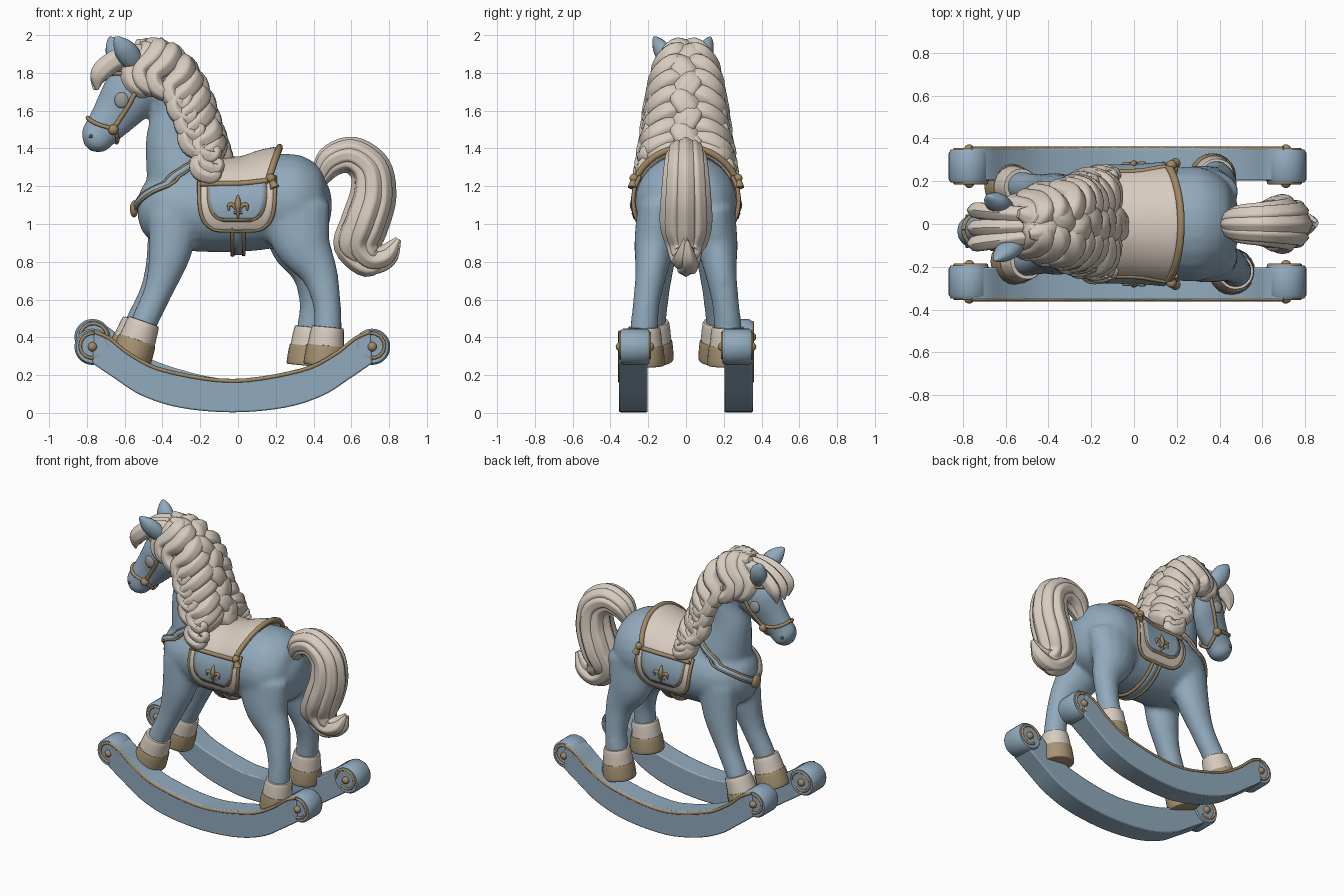
import bpy, bmesh, math, random
from mathutils import Vector
from mathutils.bvhtree import BVHTree

random.seed(4)
if "Cube" in bpy.data.objects:
    bpy.data.objects.remove(bpy.data.objects["Cube"])


def material(name, rgb):
    m = bpy.data.materials.new(name)
    m.use_nodes = True
    m.diffuse_color = (*rgb, 1)
    bsdf = m.node_tree.nodes["Principled BSDF"]
    bsdf.inputs["Base Color"].default_value = (*rgb, 1)
    bsdf.inputs["Roughness"].default_value = 0.7
    return m


BLUE = material("powder blue", (0.285, 0.405, 0.51))
CREAM = material("cream", (0.68, 0.6, 0.52))
GOLD = material("antique gold", (0.36, 0.25, 0.13))
TAN = material("hoof tan", (0.38, 0.29, 0.17))
GREY = material("eye grey", (0.33, 0.33, 0.32))
DARK = material("dark slate", (0.08, 0.11, 0.14))


def smooth(points, steps=5):
    """Catmull-Rom interpolation of points of any dimension."""
    p = [points[0]] + list(points) + [points[-1]]
    out = []
    for a, b, c, d in zip(p, p[1:], p[2:], p[3:]):
        for i in range(steps):
            t = i / steps
            out.append([(2 * y + (z - x) * t + (2 * x - 5 * y + 4 * z - w) * t * t
                         + (3 * y - x - 3 * z + w) * t ** 3) / 2 for x, y, z, w in zip(a, b, c, d)])
    return out + [list(points[-1])]


def loft(bm, path, sides=14, steps=5, ridge=0):
    """Sweep an ellipse along (x, y, z, radius in plane, radius sideways)."""
    pts = smooth(path, steps)
    pos = [Vector(p[:3]) for p in pts]
    side, last = Vector((0, 1, 0)), None
    for i, p in enumerate(pts):
        t = (pos[min(i + 1, len(pos) - 1)] - pos[max(i - 1, 0)]).normalized()
        new = side - t * side.dot(t)
        if new.length < 0.2:
            new = Vector((1, 0, 0)) - t * t.x
        side = new.normalized()
        up, ring = t.cross(side), []
        for k in range(sides):
            a = math.tau * k / sides
            f = 1 + ridge * math.cos(a * 6)
            ring.append(bm.verts.new(pos[i] + (up * p[3] * math.cos(a) + side * p[4] * math.sin(a)) * f))
        if last:
            for k in range(sides):
                bm.faces.new((last[k - 1], last[k], ring[k], ring[k - 1]))
        else:
            bm.faces.new(ring[::-1])
        last = ring
    bm.faces.new(last)


def finish(bm, name, mat, angle=50):
    bmesh.ops.recalc_face_normals(bm, faces=bm.faces)
    me = bpy.data.meshes.new(name)
    bm.to_mesh(me)
    bm.free()
    me.materials.append(mat)
    me.shade_smooth()
    me.set_sharp_from_angle(angle=math.radians(angle))
    ob = bpy.data.objects.new(name, me)
    bpy.context.collection.objects.link(ob)
    return ob


def tubes(name, mat, paths, **kw):
    bm = bmesh.new()
    for p in paths:
        loft(bm, p, **kw)
    return finish(bm, name, mat)


def ball(name, loc, r, mat, scale=(1, 1, 1)):
    bm = bmesh.new()
    bmesh.ops.create_uvsphere(bm, u_segments=16, v_segments=10, radius=r)
    ob = finish(bm, name, mat)
    ob.location, ob.scale = loc, scale


# Legs: right-hand paths, mirrored with a small stride offset
FRONT = [(-.34, -.13, 1.05, .14, .1), (-.36, -.145, .85, .115, .095), (-.42, -.16, .65, .078, .075),
         (-.5, -.175, .47, .072, .07), (-.525, -.18, .36, .07, .07)]
REAR = [(.3, -.15, 1.08, .19, .11), (.34, -.165, .9, .155, .11), (.43, -.185, .74, .1, .085),
        (.47, -.21, .58, .075, .072), (.475, -.222, .44, .075, .075), (.47, -.225, .36, .07, .07)]
LEGS = [("front_right", FRONT, 1, 0), ("front_left", FRONT, -1, -.03),
        ("rear_right", REAR, 1, 0), ("rear_left", REAR, -1, -.09)]


def stride(path, s, dx):
    """Mirror a leg path and swing its lower end by dx."""
    return [(x + dx * min(1, (1.05 - z) / .6), y * s, z, a, b) for x, y, z, a, b in path]


# Horse: barrel, neck, head and legs fused into one skin
bm = bmesh.new()
loft(bm, [(-.53, 0, 1.08, .05, .05), (-.5, 0, 1.08, .13, .12), (-.42, 0, 1.08, .19, .2), (-.3, 0, 1.08, .22, .235),
          (-.12, 0, 1.085, .235, .245), (.05, 0, 1.09, .235, .25), (.2, 0, 1.12, .25, .265), (.32, 0, 1.11, .25, .265),
          (.43, 0, 1.1, .19, .2), (.48, 0, 1.1, .1, .1), (.495, 0, 1.1, .04, .04)], sides=24)
loft(bm, [(-.26, 0, 1.1, .21, .2), (-.31, 0, 1.3, .18, .165), (-.345, 0, 1.45, .145, .13),
          (-.345, 0, 1.62, .11, .11), (-.4, 0, 1.76, .11, .1), (-.46, 0, 1.84, .08, .08)], sides=20)
loft(bm, [(-.46, 0, 1.85, .05, .05), (-.5, 0, 1.8, .115, .095), (-.57, 0, 1.69, .15, .115),
          (-.66, -.015, 1.57, .12, .085), (-.725, -.03, 1.49, .097, .075), (-.765, -.035, 1.435, .082, .075),
          (-.795, -.035, 1.4, .03, .03)], sides=20)
for _, path, s, dx in LEGS:
    loft(bm, stride(path, s, dx))
ob = finish(bm, "horse_body", BLUE)
mod = ob.modifiers.new("fuse", "REMESH")
mod.mode, mod.voxel_size = "VOXEL", .016
mod = ob.modifiers.new("relax", "SMOOTH")
mod.factor, mod.iterations = .5, 8
deps = bpy.context.evaluated_depsgraph_get()
skin = bpy.data.meshes.new_from_object(ob.evaluated_get(deps))
ob.modifiers.clear()
ob.data = skin
skin.shade_smooth()
bm = bmesh.new()
bm.from_mesh(skin)
TREE = BVHTree.FromBMesh(bm)
bm.free()


def snap(p, off=0.0):
    loc, nor, _, _ = TREE.find_nearest(Vector(p))
    return loc + nor * off


def strap(points, r, off=.004):
    return [(*snap(p, off), r, r) for p in smooth(points, 6)]


def wrap(x, deg, off):
    """Point on the barrel at station x, deg degrees from the top."""
    d = Vector((0, math.sin(math.radians(deg)), math.cos(math.radians(deg))))
    c = Vector((x, 0, 1.05))
    return (TREE.ray_cast(c, d)[0] or c + d * .24) + d * off


def sheet(name, mat, f, nu, nv, thick=.02):
    """Shell over the unit square, f(u, v) -> point."""
    bm = bmesh.new()
    g = [[bm.verts.new(f(i / nu, j / nv)) for j in range(nv + 1)] for i in range(nu + 1)]
    for i in range(nu):
        for j in range(nv):
            bm.faces.new((g[i][j], g[i + 1][j], g[i + 1][j + 1], g[i][j + 1]))
    ob = finish(bm, name, mat)
    mod = ob.modifiers.new("thickness", "SOLIDIFY")
    mod.thickness, mod.offset = thick, 0


# Socks and hooves
for name, path, s, dx in LEGS:
    x, y, z, _, _ = stride(path, s, dx)[-2]
    lean = -.035 if "front" in name else -.01
    cuff = lambda t, r: (x + lean * t, y, z + .01 - .1 * t, r, r)
    tubes(name + "_sock", CREAM, [[cuff(0, .07), cuff(.03, .086), cuff(1, .098)]], sides=20)
    tubes(name + "_hoof", TAN, [[cuff(.97, .09), cuff(1, .102), cuff(1.9, .109), cuff(2, .095)]], sides=20)

# Saddle seat with trim, dished in the middle and rising to the cantle
seat = lambda x, deg, off=0: wrap(x, deg, .022 + off + .3 * max(0, abs(x) - .1) ** 2)
reach = lambda deg: .16 + .06 * max(0, math.cos(math.radians(deg * 1.6)))
sheet("saddle_seat", CREAM,
      lambda u, v: seat(-.2 + (.2 + reach(112 * v - 56)) * u, -56 + 112 * v), 14, 24, .03)
edge = [[(*seat(-.2 + .036 * i, s * 56, .01), .014, .014) for i in range(11)] for s in (1, -1)]
rear = [(*seat(reach(a), a, .01), .018, .018) for a in range(-56, 57, 8)]
tubes("saddle_trim", GOLD, edge + [rear], sides=8, steps=2)

# Saddle flaps: cream border, gold line, blue field, gold rim and ornament
for s, side in ((-1, "right"), (1, "left")):
    def flap(u, v, k, off):
        w = .2 * (1 - (v * .98) ** 4) ** .3
        return wrap(k * w * (2 * u - 1) - .005, s * (50 + 60 * v * k), off)

    for part, mat, k, off in (("border", CREAM, 1, .018), ("line", GOLD, .8, .024), ("field", BLUE, .75, .028)):
        sheet(side + "_flap_" + part, mat, lambda u, v: flap(u, v, k, off), 14, 16, .014)
    rim = [flap(0, i / 14, 1, .018) for i in range(15)]
    rim += [flap(1, 1 - i / 14, 1, .018) for i in range(15)]
    petals = [[(0, 88, .006), (0, 79, .018), (0, 69, .003)],
              [(0, 88, .005), (.025, 80, .01), (.048, 80, .01), (.048, 86, .004)],
              [(0, 88, .005), (-.025, 80, .01), (-.048, 80, .01), (-.048, 86, .004)],
              [(-.025, 88, .006), (.025, 88, .006)], [(0, 88, .01), (0, 95, .003)]]
    orn = [[(*wrap(x, s * a, .035), r, r) for x, a, r in p] for p in petals]
    tubes(side + "_flap_rim", GOLD, [[(*p, .011, .011) for p in rim]], sides=8, steps=2)
    tubes(side + "_ornament", GOLD, orn, sides=8, steps=3)
    p = seat(.175, s * 55, .02)
    ball(side + "_tassel_knot", p, .024, GOLD)
    tubes(side + "_tassel", GOLD, [[(*p, .012, .012), (p.x + .02, p.y + s * .01, p.z - .05, .025, .025)]], sides=10)

# Girth strap
sheet("girth", BLUE, lambda u, v: wrap(-.03 + .06 * u, 106 + 148 * v, .012), 2, 24, .014)
tubes("girth_edges", GOLD, [[(*wrap(x, 106 + 148 * i / 18, .016), .011, .011) for i in range(19)] for x in (-.03, .03)],
      sides=8, steps=1)

# Breast strap and medallion
half = [(-.2, .24, 1.35), (-.32, .24, 1.28), (-.42, .19, 1.21), (-.52, .09, 1.13), (-.56, 0, 1.09)]
full = half + [(x, -y, z) for x, y, z in half[-2::-1]]
tubes("breast_strap", BLUE, [strap(full, .02)], sides=8, steps=1)
tubes("breast_strap_edge", GOLD, [strap([(x, y, z + d) for x, y, z in full], .008, .012) for d in (.019, -.019)],
      sides=8, steps=1)
ball("medallion", snap((-.6, 0, 1.08), .02), .045, GOLD, (.5, 1, 1))

# Bridle, eyes, nostrils, ears
for s, side in ((-1, "right"), (1, "left")):
    low, high = (-.645, s * .13 - .02, 1.49), (-.505, s * .14, 1.77)
    tubes(side + "_bridle", GOLD, [
        strap([(-.83, -.03, 1.58), (-.76, s * .09 - .03, 1.54), low, (-.62, -.02, 1.4)], .011),
        strap([low, (-.57, s * .16, 1.63), high], .012),
        strap([high, (-.6, s * .13, 1.81), (-.72, 0, 1.8)], .012),
        strap([high, (-.44, s * .06, 1.9)], .012)], sides=8, steps=1)
    ball(side + "_bit_ring", snap(low, .006), .028, GOLD)
    ball(side + "_brow_rosette", snap(high, .012), .032, GOLD)
    ball(side + "_eye", snap((-.63, s * .2, 1.65)), .038, GREY, (1, .45, 1.1))
    ball(side + "_nostril", snap((-.8, s * .13 - .03, 1.465)), .01, DARK)
for side, b, t in (("right", (-.53, -.075, 1.83), (-.65, -.17, 1.99)), ("left", (-.6, .07, 1.83), (-.68, .13, 1.99))):
    ear = lambda k, r: (*Vector(b).lerp(Vector(t), k), r, r * .75)
    tubes(side + "_ear", BLUE, [[ear(0, .045), ear(.35, .06), ear(.65, .054), ear(.9, .026), ear(1, .005)]])

# Mane: crest mass plus rows of thick curled locks
CREST = smooth([(-.47, .08, 1.9), (-.39, .12, 1.9), (-.29, .15, 1.82), (-.22, .17, 1.7),
                (-.175, .185, 1.57), (-.135, .2, 1.45), (-.115, .21, 1.38)], 3)
tubes("mane_crest", CREAM, [[(x - .035, 0, z - .02, .085, w * .85) for x, w, z in CREST]], sides=24, ridge=.04)
locks = []
for i, (x, w, z) in enumerate(CREST[::2]):
    d = .65 if i > 6 else .95
    for s in (1, -1):
        j = random.uniform(-.02, .02)
        locks.append([(x - .03, 0, z + .035, .035, .04), (x, s * w * .45, z + .02, .062, .058),
                      (x - .02 + j, s * w * .85, z - .035 * d, .062, .056),
                      (x - .085 + j, s * w, z - .1 * d, .056, .046),
                      (x - .07 + j, s * (w + .015), z - .17 * d, .054, .044),
                      (x - .01 + j, s * (w + .02), z - .2 * d, .046, .04),
                      (x + .01 + j, s * (w + .02), z - .15 * d, .03, .03),
                      (x - .025 + j, s * (w + .025), z - .135 * d, .012, .012)])
    y = .05 * (-1) ** i
    locks.append([(x - .07, y, z + .06, .02, .02), (x + .01, y * .5, z + .02, .055, .075),
                  (x + .035, -y * .5, z - .06, .055, .075), (x + .03, -y, z - .12, .012, .012)])
tubes("mane_locks", CREAM, locks, sides=24, steps=4, ridge=.05)
fore = [[(-.44, y, 1.9, .04, .04), (-.55, y * 1.3, 1.9, .05, .04), (-.66, y * 1.6, 1.86, .052, .04),
         (-.735, y * 1.8, 1.79, .046, .036), (-.765 + abs(y) * .4, y * 1.6, 1.71, .006, .006)] for y in (-.05, -.01, .035)]
tubes("forelock", CREAM, fore, sides=24, ridge=.06)

# Tail: bundle of locks around one sweeping curve
SPINE = [(.43, 1.23, .015), (.49, 1.33, .04), (.6, 1.365, .05), (.7, 1.29, .06), (.715, 1.15, .07),
         (.67, 1.0, .075), (.635, .89, .075), (.7, .81, .045), (.79, .83, .025), (.85, .92, .01)]
tail = []
for n in range(9):
    a = n * math.tau / 8
    f = 0 if n == 8 else 1
    path = []
    for i, (x, z, k) in enumerate(SPINE[:10 - n % 3]):
        q, p = SPINE[min(i + 1, 9)], SPINE[max(i - 1, 0)]
        up = Vector((p[1] - q[1], 0, q[0] - p[0])).normalized() * math.cos(a) * k * f
        r = (.025, .04, .045, .048, .05, .05, .05, .046, .042, .008)[i]
        r = .008 if i == 9 - n % 3 else r
        path.append((x + up.x, math.sin(a) * k * f * (1.15 if i < 6 else .7), z + up.z, r, r))
    tail.append(path)
tubes("tail", CREAM, tail, sides=24, ridge=.07)

# Rockers with scroll ends, gold lines and pins
TOP = [(0, .18), (.36, .235), (.54, .32), (.65, .405), (.73, .44)]
LOW = [(0, .003), (.28, .028), (.48, .092), (.62, .18), (.74, .262)]
for s, side, lift in ((-1, "right", 0), (1, "left", .08)):
    def place(x, z):
        return x - .03, z + lift * max(0, -x - .1)

    def arc(half):
        return [place(*p) for p in smooth([(-x, z) for x, z in half[:0:-1]] + half, 5)]

    def disc(x, z, r, y0, y1):
        return [(x, y0, z, r * .9, r * .9), (x, y0 * .9 + y1 * .1, z, r, r),
                (x, y0 * .1 + y1 * .9, z, r, r), (x, y1, z, r * .9, r * .9)]

    bm = bmesh.new()
    face = bm.faces.new([bm.verts.new((x, s * .203, z)) for x, z in arc(TOP) + arc(LOW)[::-1]])
    ext = bmesh.ops.extrude_face_region(bm, geom=[face])
    bmesh.ops.translate(bm, vec=(0, s * .152, 0), verts=[v for v in ext["geom"] if isinstance(v, bmesh.types.BMVert)])
    ob = finish(bm, side + "_rocker", BLUE, 40)
    mod = ob.modifiers.new("soft edge", "BEVEL")
    mod.width, mod.segments, mod.limit_method = .014, 2, "ANGLE"
    lines = [[(x, s * .351, z - .012, .01, .01) for x, z in arc(TOP)]]
    for e, end in ((-1, "front"), (1, "rear")):
        x, z = place(e * .74, .35)
        tubes(f"{side}_{end}_scroll", BLUE, [disc(x, z, .096, s * .193, s * .347)], sides=28, steps=1)
        for y in (.193, .347):
            lines.append([(x - e * math.cos(t * .45) * (.08 - t * .002), s * y, z + math.sin(t * .45) * (.08 - t * .002),
                           .009, .009) for t in range(13)])
            ball(f"{side}_{end}_pin", (x, s * y, z), .025, GOLD)
    tubes(side + "_rocker_lines", GOLD, lines, sides=8, steps=1)
